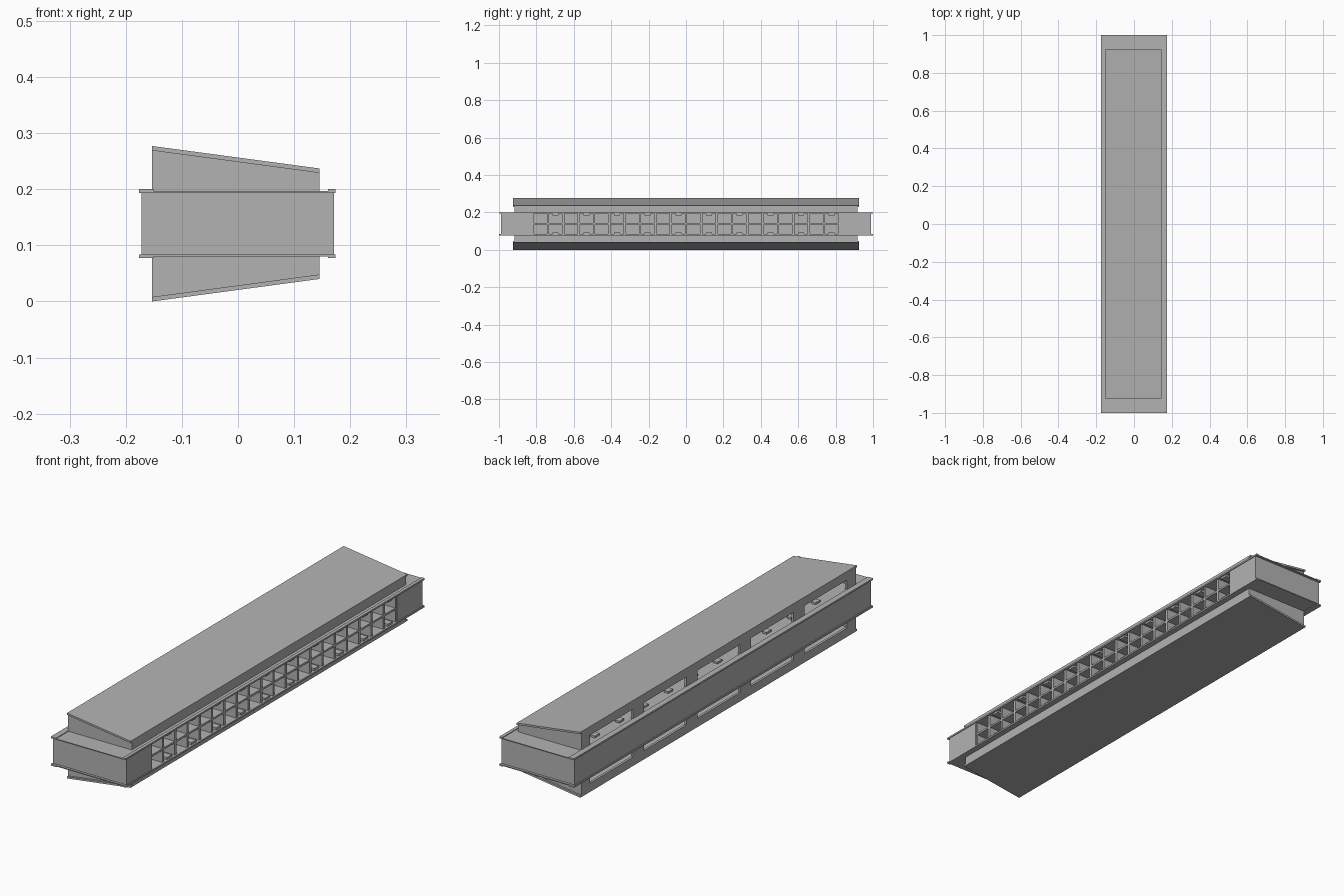
import bpy, bmesh

cube = bpy.data.objects.get("Cube")
if cube:
    bpy.data.objects.remove(cube)

MID = 0.1385  # height of the mirror plane

grey = bpy.data.materials.new("warm_grey_plastic")
grey.use_nodes = True
GREY = (0.45, 0.45, 0.45, 1)
grey.diffuse_color = GREY
grey.node_tree.nodes["Principled BSDF"].inputs["Base Color"].default_value = GREY


def prism(bm, profile, y0, y1, flip=False):
    """Extrude an x-z profile along y, optionally mirrored about MID."""
    pts = [(x, 2 * MID - z if flip else z) for x, z in profile]
    a = [bm.verts.new((x, y0, z)) for x, z in pts]
    b = [bm.verts.new((x, y1, z)) for x, z in pts]
    bm.faces.new(a)
    bm.faces.new(b[::-1])
    for i in range(len(pts)):
        j = (i + 1) % len(pts)
        bm.faces.new((a[j], a[i], b[i], b[j]))


def box(bm, x0, x1, y0, y1, z0, z1, flip=False):
    prism(bm, [(x0, z0), (x1, z0), (x1, z1), (x0, z1)], y0, y1, flip)


def finish(bm, name):
    bmesh.ops.recalc_face_normals(bm, faces=bm.faces)
    mesh = bpy.data.meshes.new(name)
    bm.to_mesh(mesh)
    bm.free()
    mesh.materials.append(grey)
    obj = bpy.data.objects.new(name, mesh)
    bpy.context.collection.objects.link(obj)
    return obj


XB, XF = -0.153, 0.145   # back and front of the sloped covers
ZB, ZF = 0.277, 0.237    # cover heights there
DECK = 0.2               # upper flange surface
BACK, FACE = -0.172, 0.171
GRID = 0.82              # half length of the socket grid
COLS = 20
PITCH = 2 * GRID / COLS


def roof_z(x):
    return ZB + (ZF - ZB) * (x - XB) / (XF - XB)


# Central body: back wall, solid ends
bm = bmesh.new()
box(bm, BACK, BACK + 0.012, -0.99, 0.99, 0.084, 0.193)
for s in (-1, 1):
    y0, y1 = sorted((s * GRID, s * 0.99))
    box(bm, BACK + 0.012, FACE, y0, y1, 0.084, 0.193)
finish(bm, "body_shell")

# Two rows of open sockets
bm = bmesh.new()
box(bm, BACK + 0.012, FACE - 0.004, -GRID, GRID, MID - 0.004, MID + 0.004)
for i in range(COLS + 1):
    y = -GRID + i * PITCH
    box(bm, BACK + 0.012, FACE - 0.004, y - 0.006, y + 0.006, 0.084, 0.193)
finish(bm, "socket_grid")

for label, flip in (("upper", False), ("lower", True)):
    # Flange with raised lips along both long edges
    bm = bmesh.new()
    box(bm, -0.176, 0.174, -1, 1, 0.193, 0.197, flip)
    box(bm, -0.176, XB + 0.002, -1, 1, 0.197, DECK, flip)
    box(bm, 0.16, 0.174, -1, 1, 0.197, DECK, flip)
    finish(bm, label + "_flange")

    # Small latch tabs above every second socket
    bm = bmesh.new()
    for i in range(1, COLS, 2):
        y = -GRID + (i + 0.5) * PITCH
        box(bm, 0.125, FACE - 0.004, y - 0.016, y + 0.016, 0.184, 0.193, flip)
        box(bm, -0.13, -0.11, y - 0.016, y + 0.016, 0.197, 0.205, flip)
    finish(bm, label + "_latch_tabs")

    # Sloped cover plate
    bm = bmesh.new()
    t = 0.008
    prism(bm, [(XB, ZB - t), (XF, ZF - t), (XF, ZF), (XB, ZB)], -0.925, 0.925, flip)
    finish(bm, label + "_sloped_cover")

    # Cover end walls and front wall
    bm = bmesh.new()
    base = 0.197
    for y in (-0.917, 0.905):
        prism(bm, [(XB, base), (XF, base), (XF, ZF - 0.004), (XB, ZB - 0.004)], y, y + 0.012, flip)
    box(bm, XF - 0.01, XF, -0.917, 0.917, base, ZF - 0.004, flip)
    finish(bm, label + "_cover_walls")

    # Back wall of the cover: a strip over five open windows
    bm = bmesh.new()
    xi = XB + 0.01
    sill = DECK + 0.04
    prism(bm, [(XB, sill), (xi, sill), (xi, roof_z(xi) - 0.004), (XB, ZB - 0.004)],
          -0.917, 0.917, flip)
    for i in range(6):
        y = -0.895 + i * 0.358
        box(bm, XB, xi, max(y - 0.036, -0.917), min(y + 0.036, 0.917), base, sill, flip)
    finish(bm, label + "_window_wall")
